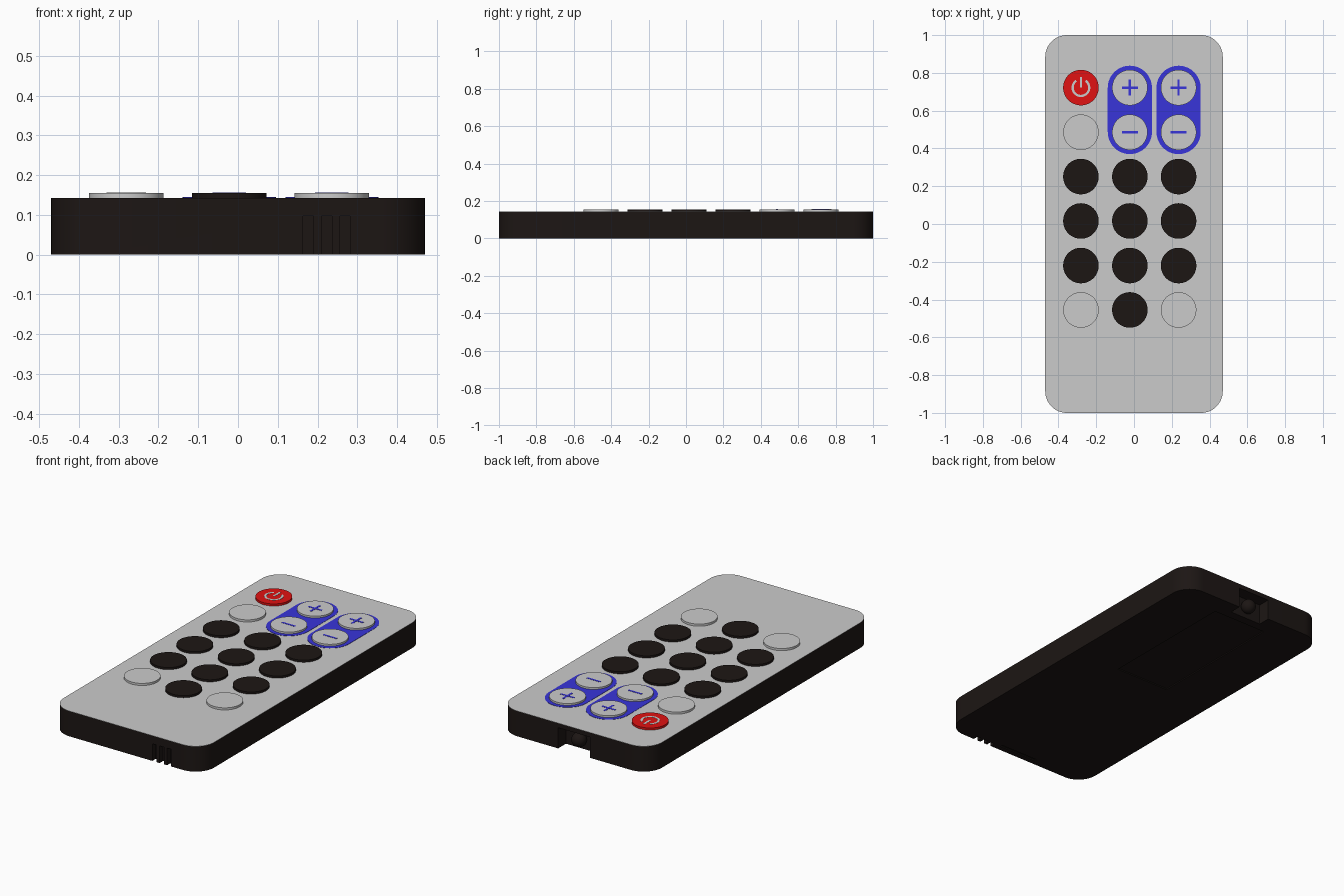
import bpy, bmesh
from math import sin, cos, pi, radians
from mathutils import Matrix

if "Cube" in bpy.data.objects:
    bpy.data.objects.remove(bpy.data.objects["Cube"])


def material(name, rgb):
    m = bpy.data.materials.new(name)
    m.diffuse_color = (*rgb, 1)
    m.use_nodes = True
    m.node_tree.nodes["Principled BSDF"].inputs["Base Color"].default_value = m.diffuse_color
    return m


BLACK = material("black_plastic", (0.012, 0.008, 0.007))
RED = material("red", (0.75, 0.006, 0.006))
BLUE = material("blue", (0.04, 0.035, 0.7))
GREY = None


def finish(name, bm, mat):
    bmesh.ops.recalc_face_normals(bm, faces=bm.faces)
    me = bpy.data.meshes.new(name)
    bm.to_mesh(me)
    bm.free()
    ob = bpy.data.objects.new(name, me)
    bpy.context.collection.objects.link(ob)
    if mat:
        me.materials.append(mat)
    return ob


def prism(name, outline, z0, z1, mat=GREY):
    """Extrude a closed 2D outline from z0 to z1."""
    bm = bmesh.new()
    face = bm.faces.new([bm.verts.new((x, y, z0)) for x, y in outline])
    ext = bmesh.ops.extrude_face_region(bm, geom=[face])
    for v in ext["geom"]:
        if isinstance(v, bmesh.types.BMVert):
            v.co.z = z1
    return finish(name, bm, mat)


def rounded(cx, cy, hx, hy, r, n=16):
    """Rounded rectangle outline."""
    pts = []
    for q, (sx, sy) in enumerate([(1, 1), (-1, 1), (-1, -1), (1, -1)]):
        for i in range(n + 1):
            a = (q + i / n) * pi / 2
            p = (cx + sx * (hx - r) + r * cos(a), cy + sy * (hy - r) + r * sin(a))
            if not pts or (abs(p[0] - pts[-1][0]) + abs(p[1] - pts[-1][1])) > 1e-5:
                pts.append(p)
    if abs(pts[0][0] - pts[-1][0]) + abs(pts[0][1] - pts[-1][1]) < 1e-5:
        pts.pop()
    return pts


def circle(cx, cy, r, n=64):
    return [(cx + r * cos(2 * pi * i / n), cy + r * sin(2 * pi * i / n)) for i in range(n)]


def rect(x0, x1, y0, y1):
    return [(x0, y0), (x1, y0), (x1, y1), (x0, y1)]


def cut(target, outline, z0, z1):
    c = prism("cutter", outline, z0, z1)
    c.hide_render = True
    m = target.modifiers.new("cut", "BOOLEAN")
    m.operation, m.solver, m.object = "DIFFERENCE", "EXACT", c
    bpy.context.view_layer.objects.active = target
    bpy.ops.object.modifier_apply(modifier=m.name)
    bpy.data.objects.remove(c)


TOP, BTN = 0.143, 0.155
COLS = (-0.281, -0.022, 0.236)
ROWS = (0.722, 0.486, 0.251, 0.016, -0.22, -0.455)
R = 0.094

# Case with grip grooves, emitter notch and shallow underside recesses
body = prism("body", rounded(0, 0, 0.47, 1, 0.115), 0, TOP - 0.001, BLACK)
for x in (0.177, 0.223, 0.269):
    cut(body, rect(x - 0.013, x + 0.013, -1.1, -0.97), -0.1, 0.097)
cut(body, rect(-0.1, 0.1, 0.93, 1.1), -0.1, 0.117)
cut(body, rect(-0.17, 0.17, 0.07, 0.88), -0.1, 0.006)
cut(body, rect(-0.12, 0.12, -0.97, -0.955), -0.1, 0.006)

# Infrared emitter inside the back notch
bm = bmesh.new()
bmesh.ops.create_uvsphere(bm, u_segments=24, v_segments=12, radius=0.04,
                          matrix=Matrix.Translation((0, 0.955, 0.06)))
finish("emitter", bm, BLACK)

# Grey face plate
prism("face_plate", rounded(0, 0, 0.47, 1, 0.115), TOP - 0.001, TOP)

# Blue rocker pads with plus and minus keys
for col, label in ((1, "volume"), (2, "channel")):
    x = COLS[col]
    prism(label + "_pad", rounded(x, (ROWS[0] + ROWS[1]) / 2, 0.117, 0.234, 0.117),
          TOP, TOP + 0.0015, BLUE)
    l, t = 0.042, 0.006
    y = ROWS[0]
    plus = [(t, t), (t, l), (-t, l), (-t, t), (-l, t), (-l, -t),
            (-t, -t), (-t, -l), (t, -l), (t, -t), (l, -t), (l, t)]
    prism(label + "_up_button", circle(x, y, R), TOP, BTN)
    prism(label + "_plus_mark", [(x + a, y + b) for a, b in plus], BTN, BTN + 0.001, BLUE)
    y = ROWS[1]
    prism(label + "_down_button", circle(x, y, R), TOP, BTN)
    prism(label + "_minus_mark", rect(x - l, x + l, y - t, y + t), BTN, BTN + 0.001, BLUE)

# Power key with ring and bar symbol
px, py = COLS[0], ROWS[0]
prism("power_button", circle(px, py, R), TOP, BTN, RED)
arc = [radians(125 + 290 * i / 40) for i in range(41)]
ring = [(px + 0.05 * cos(a), py + 0.05 * sin(a)) for a in arc]
ring += [(px + 0.038 * cos(a), py + 0.038 * sin(a)) for a in reversed(arc)]
prism("power_ring_mark", ring, BTN, BTN + 0.001)
prism("power_bar_mark", rect(px - 0.006, px + 0.006, py, py + 0.056), BTN, BTN + 0.001)

# Grey function keys and black number keys
prism("mute_button", circle(COLS[0], ROWS[1], R), TOP, BTN)
for j, y in enumerate(ROWS[2:]):
    for i, x in enumerate(COLS):
        grey = j == 3 and i != 1
        name = ("function_button_%d" if grey else "number_button_%d") % (j * 3 + i + 1)
        prism(name, circle(x, y, R), TOP, BTN, GREY if grey else BLACK)

# Smooth curved walls, keep edges sharp
for ob in bpy.context.scene.objects:
    ob.select_set(True)
bpy.context.view_layer.objects.active = body
bpy.ops.object.shade_smooth_by_angle(angle=radians(30))
